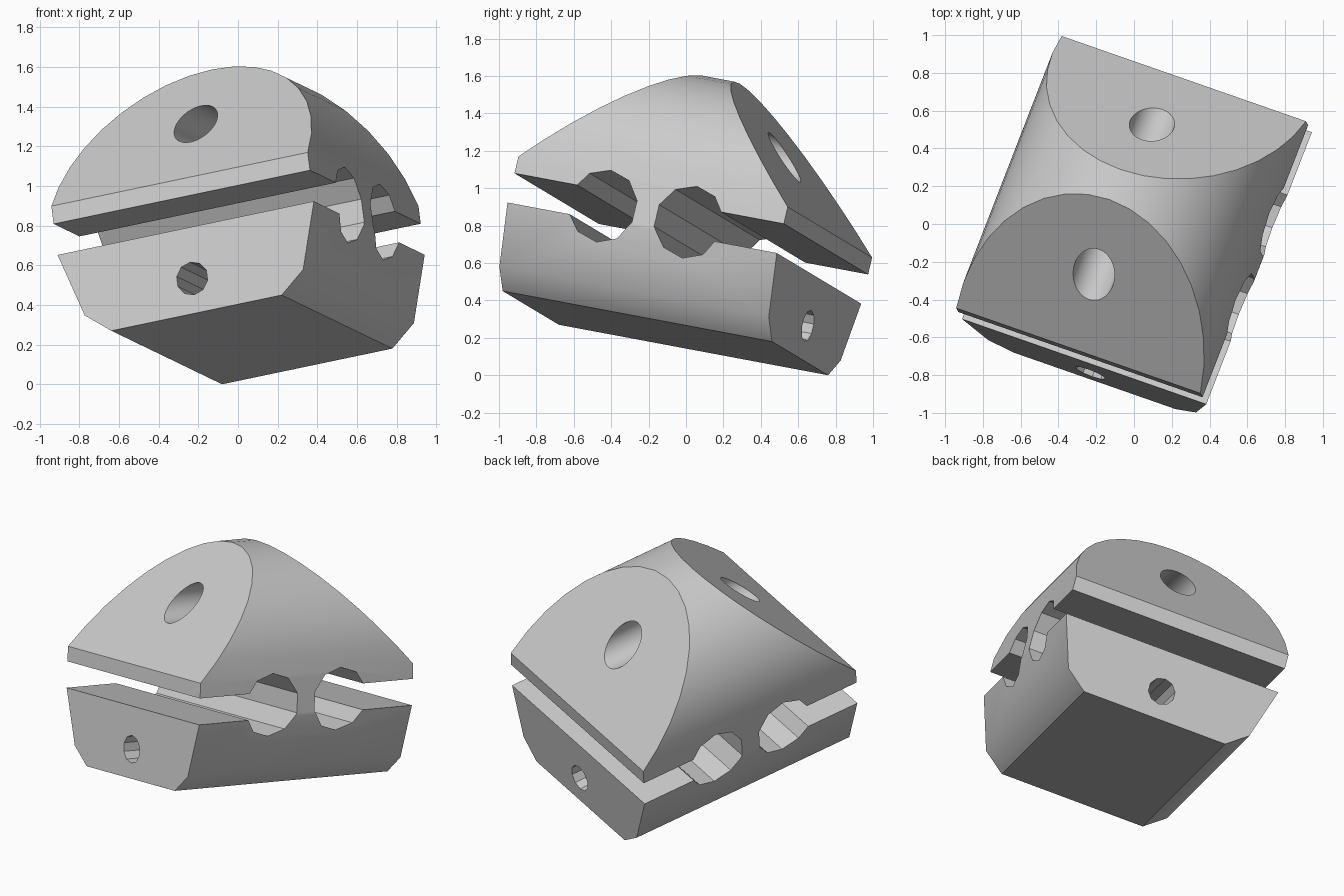
import bpy, bmesh
from math import sin, cos, pi, radians
from mathutils import Matrix, Vector

cube = bpy.data.objects.get("Cube")
if cube:
    bpy.data.objects.remove(cube, do_unlink=True)

HALF_W, HALF_L = 0.698, 0.784   # half width and half length of the block
SPRING = 0.698                  # height where the dome starts


def ring(n, r, cx, cy, start=0.0, sweep=2 * pi):
    return [(cx + r * cos(start + sweep * i / n), cy + r * sin(start + sweep * i / n)) for i in range(n)]


def rect(x0, x1, y0, y1):
    return [(x0, y0), (x1, y0), (x1, y1), (x0, y1)]


def prism(name, points, axis, half):
    """Extrude a 2D outline along local x or y, from -half to half."""
    bm = bmesh.new()
    place = (lambda p, d: (d, p[0], p[1])) if axis == "x" else (lambda p, d: (p[0], d, p[1]))
    face = bm.faces.new([bm.verts.new(place(p, -half)) for p in points])
    out = bmesh.ops.extrude_face_region(bm, geom=[face])
    move = Vector(place((0, 0), 2 * half))
    bmesh.ops.translate(bm, vec=move, verts=[v for v in out["geom"] if isinstance(v, bmesh.types.BMVert)])
    bmesh.ops.recalc_face_normals(bm, faces=bm.faces)
    mesh = bpy.data.meshes.new(name)
    bm.to_mesh(mesh)
    bm.free()
    obj = bpy.data.objects.new(name, mesh)
    bpy.context.scene.collection.objects.link(obj)
    return obj


# Block: chamfered base, straight sides and a round dome
right = [(0.464, 0), (0.595, 0.107), (HALF_W, 0.443)]
dome = ring(18, HALF_W, 0, SPRING, 0, pi) + [(-HALF_W, SPRING)]
left = [(-x, z) for x, z in reversed(right)]
clamp = prism("clamp_block", right + dome + left, "y", HALF_L)

# Sloping front and back of the dome
bm = bmesh.new()
bm.from_mesh(clamp.data)
for side in (-1, 1):
    bmesh.ops.bisect_plane(bm, geom=bm.verts[:] + bm.edges[:] + bm.faces[:],
                           plane_co=(0, side * HALF_L, SPRING), plane_no=(0, side, 1), clear_outer=True)
    bmesh.ops.holes_fill(bm, edges=[e for e in bm.edges if e.is_boundary])
bmesh.ops.recalc_face_normals(bm, faces=bm.faces)
bm.to_mesh(clamp.data)
bm.free()

# Cutters: jaw slots, cable channels, bolt holes
cutters = [
    prism("upper_bolt_cutter", ring(40, 0.115, 0, 1.05), "y", 1),
    prism("lower_bolt_cutter", ring(10, 0.085, 0, 0.18, pi / 10), "y", 1),
]
for side in (-1, 1):
    slot = rect(side * 0.25, side * 1.0, 0.443, 0.605)
    cutters.append(prism("slot_cutter", slot, "x", 1))
    cutters.append(prism("channel_cutter", ring(10, 0.195, side * 0.25, 0.522, pi / 10), "x", 1.1))

bpy.context.view_layer.objects.active = clamp
for c in cutters:
    mod = clamp.modifiers.new(c.name, "BOOLEAN")
    mod.operation, mod.solver, mod.object = "DIFFERENCE", "EXACT", c
    bpy.ops.object.modifier_apply(modifier=mod.name)
for c in cutters:
    bpy.data.objects.remove(c, do_unlink=True)
bpy.context.view_layer.update()

# Material
grey = bpy.data.materials.new("plain grey")
grey.use_nodes = True
color = (0.6, 0.6, 0.6, 1)
grey.diffuse_color = color
grey.node_tree.nodes["Principled BSDF"].inputs["Base Color"].default_value = color
clamp.data.materials.clear()
clamp.data.materials.append(grey)

# Tilted resting pose
u = Vector((0.926, -0.323, 0.194)).normalized()
v = Vector((0.357, 0.918, -0.172))
w = u.cross(v).normalized()
v = w.cross(u)
pose = Matrix((u, v, w)).transposed().to_4x4()
pose.translation = (0.07, -0.11, 0.225)
clamp.data.transform(pose)
low = min(p.co.z for p in clamp.data.vertices)
clamp.data.transform(Matrix.Translation((0, 0, -low)))

# Smooth dome with crisp cut edges
bpy.ops.object.select_all(action="DESELECT")
clamp.select_set(True)
bpy.context.view_layer.objects.active = clamp
bpy.ops.object.shade_smooth_by_angle(angle=radians(35))
